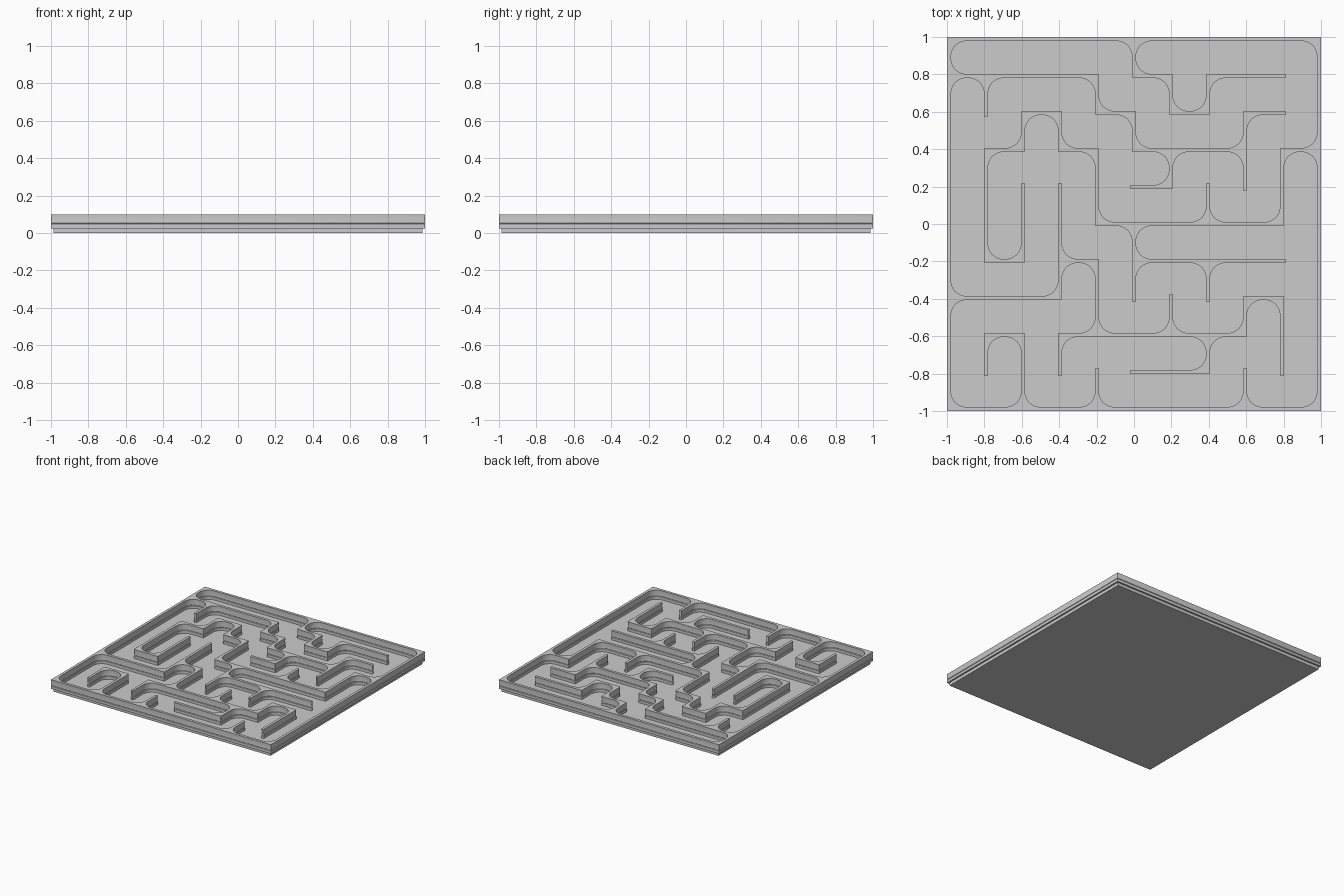
import bpy, bmesh, math
from mathutils import Vector

if "Cube" in bpy.data.objects:
    bpy.data.objects.remove(bpy.data.objects["Cube"])

HALF = 0.011              # half wall thickness
PITCH = 0.1978            # cell size
FILLET = 0.091            # fillet radius measured from the wall centre line
# (height, half thickness) of the lightly grooved wall section
PROFILE = [(0.025, HALF), (0.047, HALF), (0.050, 0.007), (0.053, HALF),
           (0.075, 0.0095), (0.1, HALF)]

# wall runs: row (from the top) -> column spans, column -> row spans
ROWS = {0: [(0, 10)], 1: [(0, 4), (5, 6), (7, 9)],
        2: [(2, 3), (4, 5), (6, 7), (8, 9)],
        3: [(1, 2), (3, 4), (5, 8), (9, 10)], 4: [(5, 6)], 5: [(4, 9)],
        6: [(1, 2), (3, 4), (5, 9)], 7: [(0, 3), (8, 9)],
        8: [(1, 2), (3, 8)], 9: [(5, 7)], 10: [(0, 10)]}
COLS = {0: [(0, 10)], 1: [(1, 2), (3, 6), (8, 9)],
        2: [(2, 3), (4, 6), (8, 10)], 3: [(2, 3), (4, 7), (8, 9)],
        4: [(1, 2), (3, 5), (6, 8), (9, 10)],
        5: [(0, 1), (2, 3), (5, 7)], 6: [(1, 2), (3, 4), (7, 8)],
        7: [(1, 2), (4, 5), (6, 7), (8, 9)],
        8: [(2, 4), (7, 8), (9, 10)], 9: [(3, 5), (7, 9)], 10: [(0, 10)]}

# directed grid edges, y index counted upward
half_edges = set()


def link(a, b):
    half_edges.add((a, b))
    half_edges.add((b, a))


for r, spans in ROWS.items():
    for a, b in spans:
        for k in range(a, b):
            link((k, 10 - r), (k + 1, 10 - r))
for c, spans in COLS.items():
    for a, b in spans:
        for k in range(a, b):
            link((c, 10 - k), (c, 9 - k))


def right(d):
    return (d[1], -d[0])


def trace_loops():
    """Walk round every wall, always keeping it on the left."""
    todo, loops = set(half_edges), []
    while todo:
        u, v = min(todo)
        loop = []
        while (u, v) in todo:
            todo.discard((u, v))
            d = (v[0] - u[0], v[1] - u[1])
            r = right(d)
            for kind, n in (("R", r), ("S", d), ("L", (-r[0], -r[1])), ("B", (-d[0], -d[1]))):
                w = (v[0] + n[0], v[1] + n[1])
                if (v, w) in half_edges:
                    break
            loop.append((v, d, kind))
            u, v = v, w
        loops.append(loop)
    return loops


def corner(p, d1, d2, radius, n):
    """Arc that replaces the corner p between two perpendicular directions."""
    c = p - d1 * radius + d2 * radius
    return [c - d2 * radius * math.cos(t) + d1 * radius * math.sin(t)
            for t in (math.pi / 2 * i / n for i in range(n + 1))]


def outline(loop, h):
    pts = []
    for node, d, kind in loop:
        v = Vector(((node[0] - 5) * PITCH, (node[1] - 5) * PITCH))
        d, r = Vector(d), Vector(right(d))
        if kind == "R":       # inner corner with a large fillet
            pts += corner(v + (r - d) * h, d, r, FILLET - h, 10)
        elif kind == "L":     # outer corner
            sharp = node[0] in (0, 10) and node[1] in (0, 10)
            pts += corner(v + (r + d) * h, d, -r, 0.0005 if sharp else h * 0.6, 3)
        elif kind == "B":     # free end of a wall
            e = v + d * (h + HALF)
            pts += corner(e + r * h, d, -r, h * 0.7, 3)
            pts += corner(e - r * h, -r, -d, h * 0.7, 3)
    return pts


def finish(bm, name):
    bmesh.ops.recalc_face_normals(bm, faces=bm.faces[:])
    me = bpy.data.meshes.new(name)
    bm.to_mesh(me)
    bm.free()
    ob = bpy.data.objects.new(name, me)
    bpy.context.collection.objects.link(ob)
    return ob


def build_walls(loops, name):
    bm = bmesh.new()
    caps = {0: [], len(PROFILE) - 1: []}
    for loop in loops:
        rings = [[bm.verts.new((p.x, p.y, z)) for p in outline(loop, h)] for z, h in PROFILE]
        n = len(rings[0])
        for a, b in zip(rings, rings[1:]):
            for i in range(n):
                j = (i + 1) % n
                bm.faces.new((a[i], a[j], b[j], b[i]))
        for k in caps:
            caps[k] += [bm.edges.get((rings[k][i], rings[k][(i + 1) % n])) for i in range(n)]
    for edges in caps.values():
        bmesh.ops.triangle_fill(bm, use_beauty=True, use_dissolve=False, edges=edges)
    ob = finish(bm, name)
    bpy.ops.object.select_all(action='DESELECT')
    ob.select_set(True)
    bpy.context.view_layer.objects.active = ob
    bpy.ops.object.shade_smooth_by_angle(angle=math.radians(20))


# maze walls: the frame with everything attached, then the free-standing runs
frame, islands = [], []
for lp in trace_loops():
    on_frame = any(node[0] in (0, 10) or node[1] in (0, 10) for node, _, _ in lp)
    (frame if on_frame else islands).append(lp)
build_walls(frame, "outer_frame")
for i, lp in enumerate(islands):
    build_walls([lp], f"inner_wall_{i + 1}")

# floor plate, slightly smaller than the frame
bm = bmesh.new()
bmesh.ops.create_cube(bm, size=1)
for v in bm.verts:
    v.co = (v.co.x * 1.972, v.co.y * 1.972, (v.co.z + 0.5) * 0.025)
finish(bm, "floor_plate")
